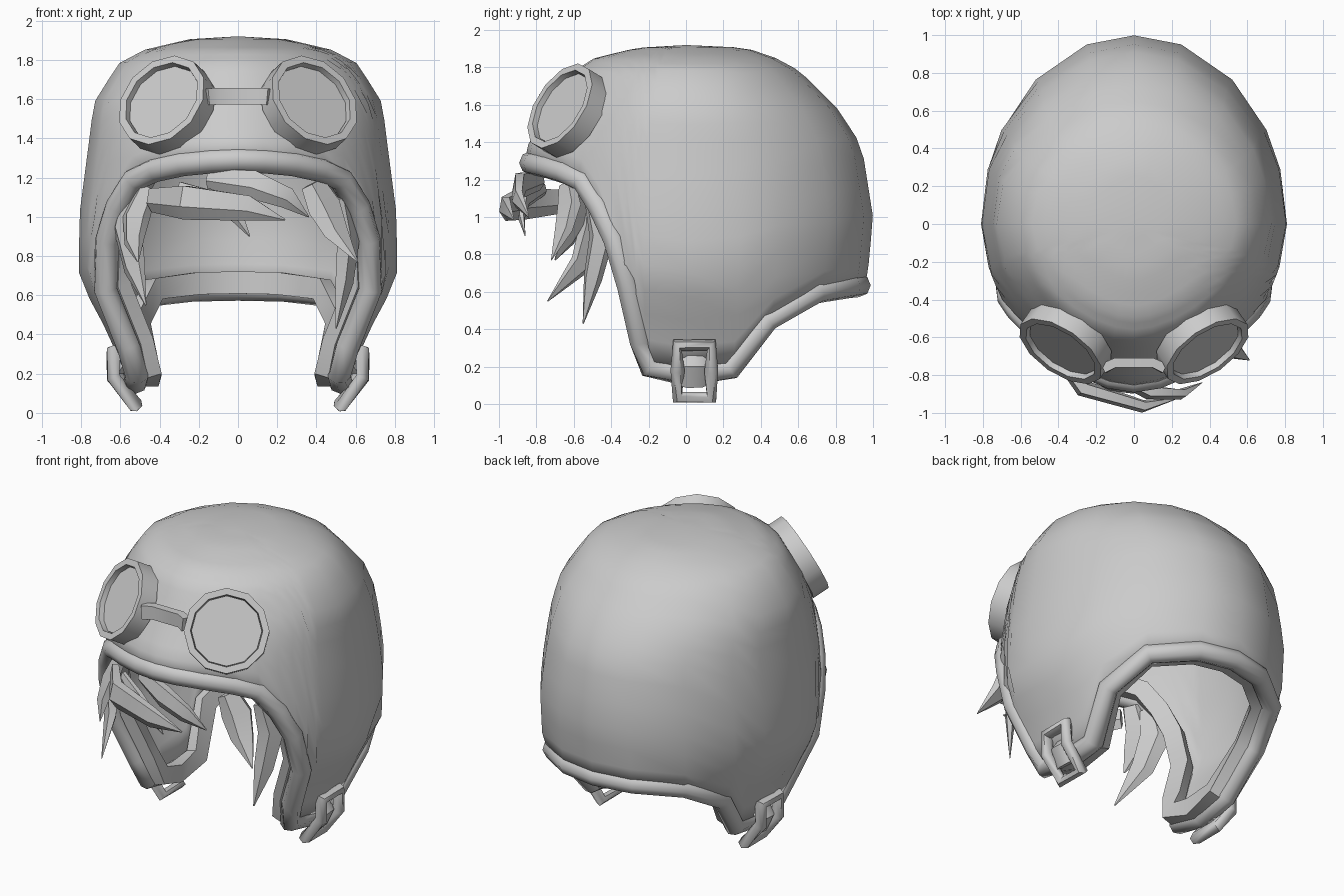
import bpy, bmesh, math
from mathutils import Vector

if "Cube" in bpy.data.objects:
    bpy.data.objects.remove(bpy.data.objects["Cube"])

grey = bpy.data.materials.new("plain_grey")
grey.use_nodes = True
grey.diffuse_color = (0.6, 0.6, 0.6, 1)
grey.node_tree.nodes["Principled BSDF"].inputs["Base Color"].default_value = (0.6, 0.6, 0.6, 1)


def finish(name, bm, angle):
    """Turn a bmesh into a named, shaded object."""
    bmesh.ops.recalc_face_normals(bm, faces=bm.faces)
    mesh = bpy.data.meshes.new(name)
    bm.to_mesh(mesh)
    bm.free()
    obj = bpy.data.objects.new(name, mesh)
    bpy.context.collection.objects.link(obj)
    mesh.materials.append(grey)
    bpy.ops.object.select_all(action='DESELECT')
    obj.select_set(True)
    bpy.context.view_layer.objects.active = obj
    bpy.ops.object.shade_smooth_by_angle(angle=math.radians(angle))
    return obj


def bridge(bm, a, b):
    for i in range(len(a)):
        j = (i + 1) % len(a)
        bm.faces.new((a[i], a[j], b[j], b[i]))


def sweep(name, points, widths, thick, sides=8, closed=False, angle=50, turn=0.0):
    """Sweep an oval section along a path; thickness points away from the head's axis."""
    bm = bmesh.new()
    pts = [Vector(p) for p in points]
    n = len(pts)
    rings = []
    for i, p in enumerate(pts):
        after = pts[(i + 1) % n] if closed else pts[min(i + 1, n - 1)]
        before = pts[i - 1] if closed else pts[max(i - 1, 0)]
        t = (after - before).normalized()
        out = Vector((p.x, p.y, 0))
        out = (out - t * out.dot(t)).normalized()
        side = t.cross(out)
        w = widths[i] if isinstance(widths, list) else widths
        ring = []
        for k in range(sides):
            a = math.tau * (k + turn) / sides
            ring.append(bm.verts.new(p + side * w * math.cos(a) + out * w * thick * math.sin(a)))
        rings.append(ring)
    for a, b in zip(rings, rings[1:]):
        bridge(bm, a, b)
    if closed:
        bridge(bm, rings[-1], rings[0])
    else:
        bm.faces.new(rings[0])
        bm.faces.new(rings[-1])
    return finish(name, bm, angle)


# Head shape: height, half width, front reach, back reach
LEVELS = [(1.92, 0, 0, 0), (1.905, .25, .26, .32), (1.85, .48, .49, .48),
          (1.78, .61, .60, .61), (1.58, .735, .72, .81), (1.38, .76, .85, .94),
          (1.0, .81, .91, 1.0), (.68, .81, .90, .97), (.42, .67, .88, .91),
          (.12, .54, .82, .85)]
# Lower edge: angle from the front, height
EDGE = [(0, 1.29), (12, 1.285), (25, 1.27), (37, 1.24), (47, 1.19), (55, 1.05),
        (61, .88), (66, .63), (70, .34), (73, .2), (90, .16), (107, .19),
        (120, .45), (140, .6), (162, .63), (180, .635)]
EDGE += [(360 - a, z) for a, z in reversed(EDGE[1:-1])]


def level_of(z):
    for i in range(len(LEVELS) - 1):
        top, low = LEVELS[i][0], LEVELS[i + 1][0]
        if z >= low:
            return i + (top - z) / (top - low)
    return len(LEVELS) - 1


def surface(angle, level):
    i = min(int(level), len(LEVELS) - 2)
    z, w, front, back = (p + (q - p) * (level - i) for p, q in zip(LEVELS[i], LEVELS[i + 1]))
    s, c = math.sin(math.radians(angle)), math.cos(math.radians(angle))
    e = 1.13 if c > 0 else 1.0
    x = math.copysign(abs(s) ** e, s) * w
    y = -front * c ** e if c > 0 else -back * c
    return Vector((x, y, z))


# Helmet shell
STEPS = 18
bm = bmesh.new()
pole = bm.verts.new((0, 0, LEVELS[0][0]))
rows = [[bm.verts.new(surface(a, level_of(z) * s / STEPS)) for a, z in EDGE]
        for s in range(1, STEPS + 1)]
for i in range(len(EDGE)):
    bm.faces.new((pole, rows[0][i], rows[0][(i + 1) % len(EDGE)]))
for upper, lower in zip(rows, rows[1:]):
    bridge(bm, upper, lower)
shell = finish("helmet_shell", bm, 60)
solid = shell.modifiers.new("thickness", 'SOLIDIFY')
solid.thickness = 0.06
solid.offset = -1


# Rolled trim and inner lining band around the edge
def edge_path(inset, rise):
    path = []
    for a, z in EDGE:
        p = surface(a, level_of(z))
        path.append(p - Vector((p.x, p.y, 0)).normalized() * inset + Vector((0, 0, rise)))
    return path


sweep("edge_trim", edge_path(0.035, 0), 0.063, 1.0, closed=True, angle=60)
sweep("lining_band", edge_path(0.115, 0.03), 0.08, 0.65, sides=4, closed=True, angle=40, turn=0.5)


# Goggles
def disc_part(name, centre, normal, profile, cap=False):
    """Twelve-sided turned part from (radius, height) pairs."""
    bm = bmesh.new()
    turn = normal.to_track_quat('Z', 'Y')
    rings = []
    for r, h in profile:
        rings.append([bm.verts.new(centre + turn @ Vector((
            r * math.cos(math.tau * k / 12), r * math.sin(math.tau * k / 12), h)))
            for k in range(12)])
    for a, b in zip(rings, rings[1:]):
        bridge(bm, a, b)
    if cap:
        bm.faces.new(rings[-1])
    else:
        bridge(bm, rings[-1], rings[0])
    finish(name, bm, 35)


for word, s in (("left", 1), ("right", -1)):
    centre = Vector((.39 * s, -.675, 1.595))
    normal = Vector((.5 * s, -.73, .46)).normalized()
    disc_part(word + "_goggle_rim", centre, normal,
              [(.255, -.11), (.255, 0), (.215, 0), (.205, -.11)])
    disc_part(word + "_goggle_lens", centre, normal, [(.21, -.04), (.209, -.03)], cap=True)

sweep("goggle_bridge", [(-.16, -.765, 1.61), (-.1, -.735, 1.615), (.1, -.735, 1.615), (.16, -.765, 1.61)],
      0.06, 0.6, sides=4, angle=30, turn=0.5)

# Strap buckles
for word, s in (("left", 1), ("right", -1)):
    frame = [(.635, -.045, .315), (.635, .135, .315), (.635, .135, .18), (.52, .135, .037),
             (.52, -.045, .037), (.635, -.045, .18)]
    sweep(word + "_buckle", [(x * s, y, z) for x, y, z in frame], 0.038, 1.0,
          sides=6, closed=True, angle=62)
    tab = [(.56, .045, .26), (.61, .045, .2), (.56, .045, .1)]
    sweep(word + "_strap_tab", [(x * s, y, z) for x, y, z in tab], 0.08, 0.4, sides=6)

# Loose hair locks: four path points and a width
LOCKS = {
    "fringe_long": ([(-.44, -.64, 1.09), (-.27, -.87, 1.08), (.05, -.965, 1.05), (.24, -.92, .985)], .095),
    "fringe_upper": ([(-.15, -.78, 1.2), (.08, -.89, 1.17), (.25, -.9, 1.1), (.36, -.84, 1.0)], .08),
    "fringe_small": ([(-.3, -.76, 1.15), (-.12, -.86, 1.09), (0, -.88, 1.0), (.06, -.86, .9)], .05),
    "left_temple": ([(.38, -.64, 1.17), (.44, -.63, 1.05), (.5, -.66, .92), (.61, -.72, .77)], .1),
    "left_sideburn": ([(.53, -.5, 1.1), (.56, -.45, .9), (.54, -.5, .67), (.5, -.55, .43)], .085),
    "right_temple": ([(-.46, -.57, 1.15), (-.52, -.58, 1.0), (-.53, -.64, .88), (-.51, -.7, .77)], .09),
    "right_sideburn": ([(-.54, -.5, 1.12), (-.57, -.49, .95), (-.53, -.56, .75), (-.47, -.74, .55)], .1),
}
for name, (path, w) in LOCKS.items():
    sweep(name + "_lock", path, [w * 0.7, w, w * 0.75, 0.004], 0.5, sides=5, angle=40)
